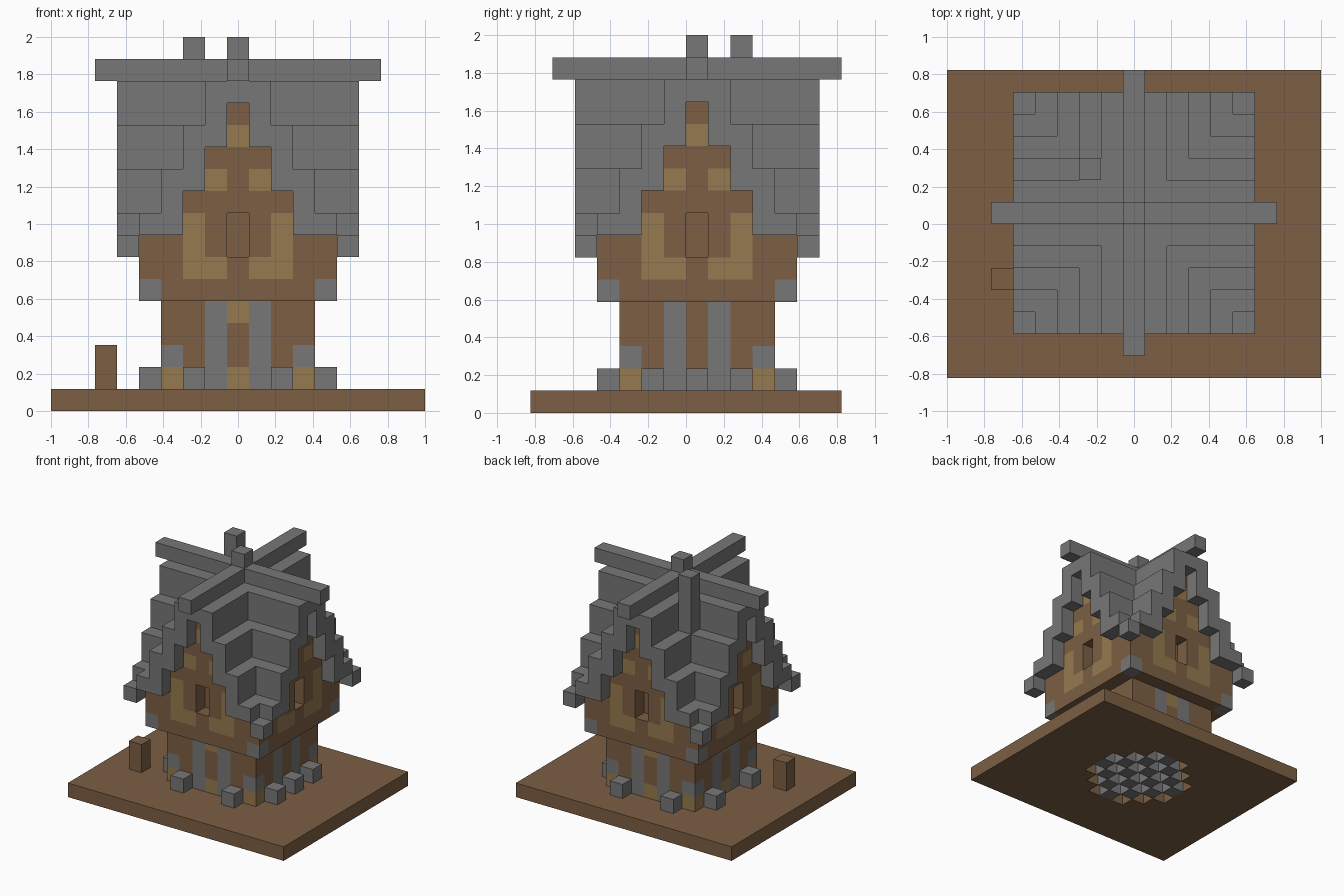
import bpy
import bmesh
from mathutils import Vector

old = bpy.data.objects.get("Cube")
if old:
    bpy.data.objects.remove(old)

U = 2 / 17  # edge length of one block


def srgb(*rgb):
    return tuple((c / 255 / 12.92) if c < 11 else ((c / 255 + 0.055) / 1.055) ** 2.4 for c in rgb) + (1,)


def make_material(name, colour):
    mat = bpy.data.materials.new(name)
    mat.use_nodes = True
    mat.diffuse_color = colour
    bsdf = next(n for n in mat.node_tree.nodes if n.type == 'BSDF_PRINCIPLED')
    bsdf.inputs["Base Color"].default_value = colour
    bsdf.inputs["Roughness"].default_value = 0.9
    return mat


BROWN, GREY, TAN = range(3)
MATS = [make_material("dark_wood", srgb(124, 95, 68)),
        make_material("stone", srgb(119, 119, 119)),
        make_material("light_wood", srgb(149, 122, 79))]

AXES = [Vector(v) for v in ((1, 0, 0), (0, 1, 0), (0, 0, 1))]


def build(name, cells):
    """Join blocks {(i, d, k): material} into one skin without inner faces."""
    bm = bmesh.new()
    for cell, mat in cells.items():
        centre = Vector(cell) + Vector((0, 0.5, 0.5))
        for n, axis in enumerate(AXES):
            for sign in (-1, 1):
                normal = axis * sign
                if tuple(int(c) for c in Vector(cell) + normal) in cells:
                    continue
                a = AXES[(n + 1) % 3] / 2
                b = AXES[(n + 2) % 3] / 2 * sign
                mid = centre + normal / 2
                corners = (mid - a - b, mid + a - b, mid + a + b, mid - a + b)
                face = bm.faces.new([bm.verts.new(c * U) for c in corners])
                face.material_index = mat
    bmesh.ops.remove_doubles(bm, verts=bm.verts, dist=U / 100)
    mesh = bpy.data.meshes.new(name)
    bm.to_mesh(mesh)
    bm.free()
    for mat in MATS:
        mesh.materials.append(mat)
    obj = bpy.data.objects.new(name, mesh)
    bpy.context.collection.objects.link(obj)
    return obj


def block(i_range, d_range, k_range, mat):
    return {(i, d, k): mat for i in i_range for d in d_range for k in k_range}


def span(r):
    return range(-r, r + 1)


def along_wall(i, d, r):
    """Distance from the middle of the wall, or None inside the house."""
    if abs(d) == r:
        return abs(i)
    return abs(d) if abs(i) == r else None


# Ground slab with a chequered floor: stone blocks between open pits
slab = block(span(8), range(-7, 7), range(1), BROWN)
for i in span(3):
    for d in span(3):
        reach = max(abs(i + d), abs(i - d))
        if reach <= 4:
            if (i + d) % 2 == 0:
                del slab[i, d, 0]
            else:
                slab[i, d, 0] = GREY
build("ground_slab", slab)


# Lower storey with stone pillars
def lower_colour(i, d, k):
    a = along_wall(i, d, 3)
    if a == 3:
        return {1: TAN, 2: GREY}.get(k, BROWN)
    if a == 1:
        return GREY
    if a == 0 and k in (1, 4) and i != 3:
        return TAN
    return BROWN


build("lower_storey", {c: lower_colour(*c) for c in block(span(3), span(3), range(1, 5), BROWN)})

# Stone blocks around the foot of the walls, and the doorstep
for s in (-1, 1):
    for t in (-1, 1):
        build("foot_stone", {(2 * s, 4 * t, 1): GREY})
        build("foot_stone", {(4 * s, 2 * t, 1): GREY})
build("doorstep", {(4, 0, 1): GREY})

# Roof underside and top per block, counted from the nearest ridge
UNDER = (14, 12, 10, 8, 8, 7)
TOP = (15, 15, 13, 11, 9, 8)


# Upper storey with four gables, timber patterns and recessed windows
def upper_colour(i, d, k):
    a = along_wall(i, d, 4)
    if a == 4 and k == 5:
        return GREY
    if (a, k) in ((1, 6), (2, 6), (2, 7), (2, 8), (1, 10), (0, 12)):
        return TAN
    return BROWN


upper = {}
roof = {}
for i in span(5):
    for d in span(5):
        m = min(abs(i), abs(d))
        for k in range(UNDER[m], TOP[m]):
            roof[i, d, k] = GREY
        if max(abs(i), abs(d)) <= 4:
            for k in range(5, UNDER[m]):
                if not (along_wall(i, d, 4) == 0 and k in (7, 8)):
                    upper[i, d, k] = upper_colour(i, d, k)
build("upper_storey", upper)
build("stepped_roof", roof)

# Crossed ridge beams with a finial, and the chimney
ridge = block(span(6), range(1), [15], GREY)
ridge.update(block(range(1), span(6), [15], GREY))
ridge[0, 0, 16] = GREY
build("ridge_beams", ridge)
build("chimney", block([-2], [2], range(13, 17), GREY))

# Post standing in the yard
build("yard_post", block([-6], [-3], range(1, 3), BROWN))
